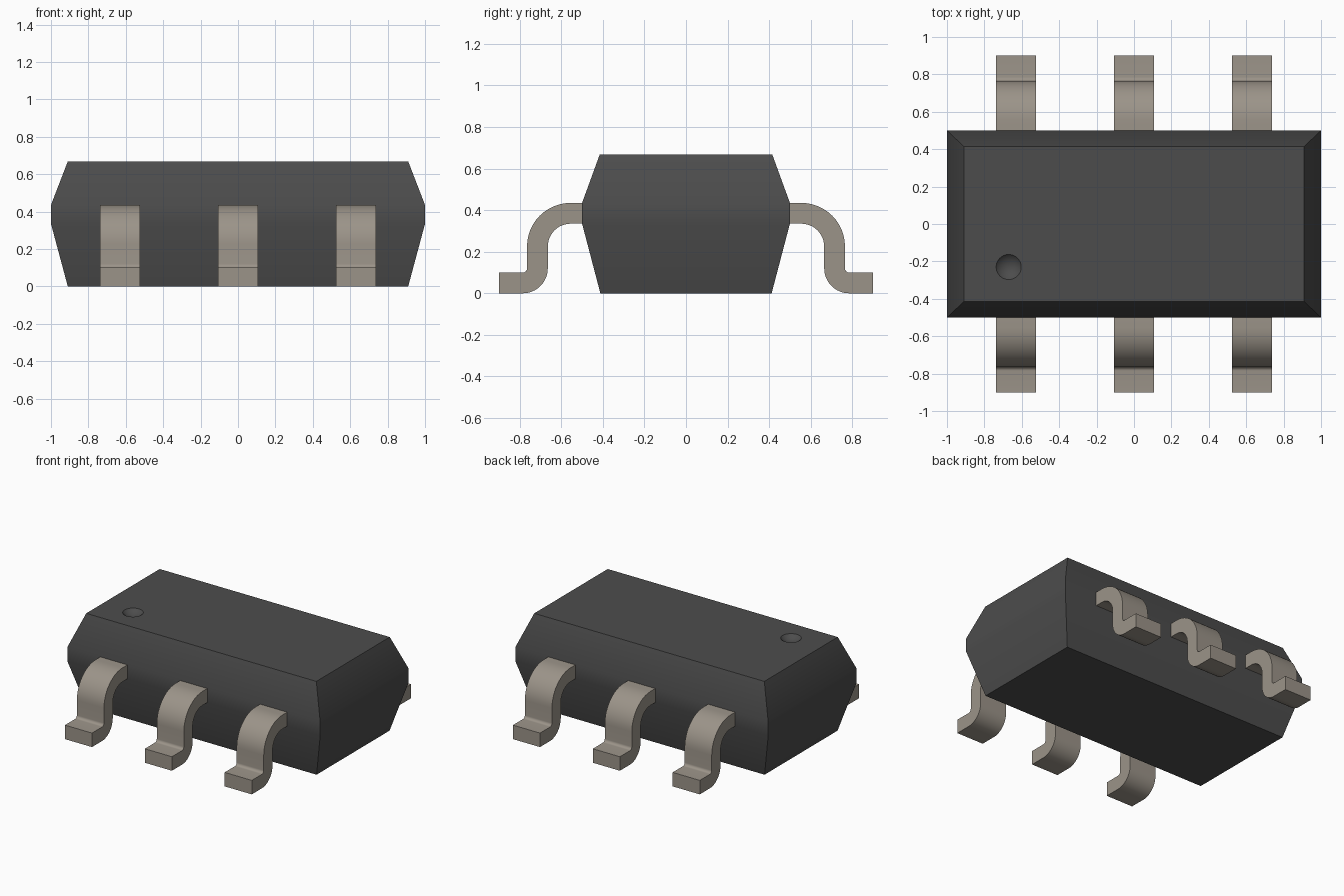
import bpy, bmesh, math
from mathutils import Vector

cube = bpy.data.objects.get("Cube")
if cube:
    bpy.data.objects.remove(cube, do_unlink=True)


def material(name, rgb, roughness):
    mat = bpy.data.materials.new(name)
    mat.use_nodes = True
    mat.diffuse_color = (*rgb, 1)
    bsdf = mat.node_tree.nodes["Principled BSDF"]
    bsdf.inputs["Base Color"].default_value = (*rgb, 1)
    bsdf.inputs["Roughness"].default_value = roughness
    return mat


def new_object(name, bm, mat):
    bmesh.ops.recalc_face_normals(bm, faces=bm.faces)
    mesh = bpy.data.meshes.new(name)
    bm.to_mesh(mesh)
    bm.free()
    mesh.materials.append(mat)
    obj = bpy.data.objects.new(name, mesh)
    bpy.context.collection.objects.link(obj)
    return obj


def activate(obj):
    bpy.ops.object.select_all(action="DESELECT")
    obj.select_set(True)
    bpy.context.view_layer.objects.active = obj


def smooth(obj):
    activate(obj)
    bpy.ops.object.shade_smooth_by_angle(angle=math.radians(30))


def arc(cy, cz, radius, start, end, steps=12):
    angles = [math.radians(start + (end - start) * i / steps) for i in range(steps + 1)]
    return [(cy + radius * math.cos(a), cz + radius * math.sin(a)) for a in angles]


plastic = material("dark plastic", (0.073, 0.073, 0.073), 0.6)
metal = material("warm grey metal", (0.33, 0.295, 0.25), 0.5)

# Body: stacked rectangular sections, widest at the belt
bm = bmesh.new()
rings = []
for hx, hy, z in [(0.91, 0.412, 0), (1, 0.5, 0.335), (1, 0.5, 0.435), (0.91, 0.415, 0.668)]:
    rings.append([bm.verts.new((sx * hx, sy * hy, z))
                  for sx, sy in [(-1, -1), (1, -1), (1, 1), (-1, 1)]])
bm.faces.new(rings[0])
bm.faces.new(rings[-1])
for low, high in zip(rings, rings[1:]):
    for i in range(4):
        j = (i + 1) % 4
        bm.faces.new([low[i], low[j], high[j], high[i]])
body = new_object("body", bm, plastic)

# Shallow round dimple marking the first pin
bm = bmesh.new()
bmesh.ops.create_uvsphere(bm, u_segments=48, v_segments=48, radius=0.09)
bmesh.ops.translate(bm, verts=bm.verts, vec=Vector((-0.67, -0.23, 0.728)))
cutter = new_object("dimple_cutter", bm, plastic)
cutter.hide_render = True
cut = body.modifiers.new("dimple", "BOOLEAN")
cut.operation = "DIFFERENCE"
cut.solver = "EXACT"
cut.object = cutter
activate(body)
bpy.ops.object.modifier_apply(modifier=cut.name)
bpy.data.objects.remove(cutter, do_unlink=True)
smooth(body)

# Gull-wing pin side profile: outer edge down to the toe, then back along the inside
profile = [(0.49, 0.435)]
profile += arc(0.555, 0.225, 0.21, 90, 0)
profile += arc(0.785, 0.12, 0.02, 180, 270, 6)
profile += [(0.9, 0.1), (0.9, 0)]
profile += arc(0.785, 0.12, 0.12, 270, 180)
profile += arc(0.555, 0.225, 0.11, 0, 90)
profile += [(0.49, 0.335)]


def make_pin(name, x, side):
    bm = bmesh.new()
    face = bm.faces.new([bm.verts.new((x - 0.107, side * y, z)) for y, z in profile])
    extruded = bmesh.ops.extrude_face_region(bm, geom=[face], use_keep_orig=True)
    moved = [v for v in extruded["geom"] if isinstance(v, bmesh.types.BMVert)]
    bmesh.ops.translate(bm, verts=moved, vec=Vector((0.214, 0, 0)))
    smooth(new_object(name, bm, metal))


for side, row in [(-1, "front"), (1, "back")]:
    for x, place in [(-0.632, "right"), (0, "middle"), (0.632, "left")]:
        make_pin(f"{row}_{place}_pin", x, side)
